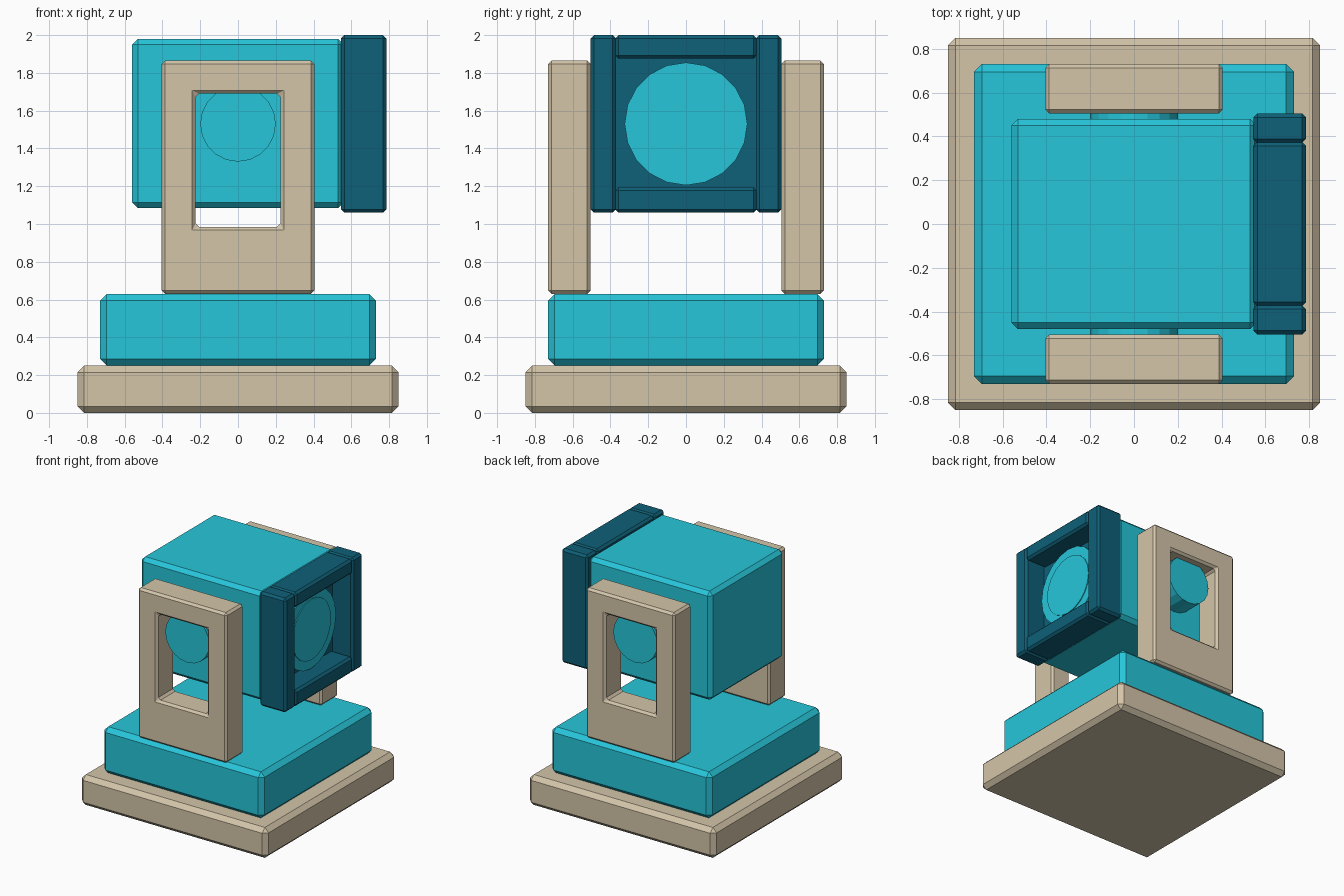
import bpy, bmesh, math
from mathutils import Matrix

if "Cube" in bpy.data.objects:
    bpy.data.objects.remove(bpy.data.objects["Cube"])


def material(name, hex_code):
    m = bpy.data.materials.new(name)
    rgb = [int(hex_code[i:i + 2], 16) / 255 for i in (0, 2, 4)]
    lin = [c / 12.92 if c <= 0.04045 else ((c + 0.055) / 1.055) ** 2.4 for c in rgb]
    m.diffuse_color = (*lin, 1)
    m.use_nodes = True
    m.node_tree.nodes["Principled BSDF"].inputs["Base Color"].default_value = m.diffuse_color
    return m


TAN = material("tan", "D4C5A9")
CYAN = material("cyan", "26C6DA")
NAVY = material("dark teal", "0E6078")


def finish(name, bm, mat, bevel=0):
    if bevel:
        bm.normal_update()
        edges = [e for e in bm.edges if e.calc_face_angle(0) > 0.5]
        bmesh.ops.bevel(bm, geom=edges, offset=bevel, segments=1, affect='EDGES')
    bmesh.ops.recalc_face_normals(bm, faces=bm.faces)
    me = bpy.data.meshes.new(name)
    bm.to_mesh(me)
    bm.free()
    me.materials.append(mat)
    ob = bpy.data.objects.new(name, me)
    bpy.context.collection.objects.link(ob)
    return ob


def box(name, x, y, z, mat, bevel=0):
    bm = bmesh.new()
    size = [r[1] - r[0] for r in (x, y, z)]
    mid = [(r[1] + r[0]) / 2 for r in (x, y, z)]
    bmesh.ops.create_cube(bm, size=1, matrix=Matrix.Translation(mid) @ Matrix.Diagonal((*size, 1)))
    return finish(name, bm, mat, bevel)


def cylinder(name, axis, radius, a, b, z, mat, sides=20):
    bm = bmesh.new()
    turn = Matrix.Rotation(math.pi / 2, 4, 'Y' if axis == 'X' else 'X')
    mid = (a + b) / 2
    pos = (mid, 0, z) if axis == 'X' else (0, mid, z)
    bmesh.ops.create_cone(bm, cap_ends=True, segments=sides, radius1=radius, radius2=radius,
                          depth=b - a, matrix=Matrix.Translation(pos) @ turn)
    return finish(name, bm, mat)


def window_frame(name, outer, inner, y0, y1, mat, bevel):
    """Rectangular ring in the xz plane; outer and inner are (x half width, z low, z high)."""
    bm = bmesh.new()
    loops = [[bm.verts.new((x, y0, z)) for x, z in ((-w, lo), (w, lo), (w, hi), (-w, hi))]
             for w, lo, hi in (outer, inner)]
    faces = [bm.faces.new((loops[0][i], loops[0][(i + 1) % 4], loops[1][(i + 1) % 4], loops[1][i]))
             for i in range(4)]
    ext = bmesh.ops.extrude_face_region(bm, geom=faces, use_keep_orig=True)
    moved = [v for v in ext["geom"] if isinstance(v, bmesh.types.BMVert)]
    bmesh.ops.translate(bm, verts=moved, vec=(0, y1 - y0, 0))
    bmesh.ops.recalc_face_normals(bm, faces=bm.faces)
    return finish(name, bm, mat, bevel)


# Base and turntable
box("base_plate", (-.85, .85), (-.85, .85), (0, .25), TAN, .035)
box("turntable", (-.73, .73), (-.73, .73), (.25, .63), CYAN, .035)

# Support arms with window openings
for side, y0, y1 in (("front", -.73, -.505), ("back", .505, .73)):
    window_frame(side + "_arm", (.405, .63, 1.865), (.225, .985, 1.69), y0, y1, TAN, .018)

# Head and its axle
box("head", (-.56, .56), (-.48, .48), (1.085, 1.98), CYAN, .03)
cylinder("axle", 'Y', .2, -.66, .66, 1.53, CYAN)

# Lens hood: back panel, side bars, top and bottom bars
box("hood_panel", (.55, .6), (-.4, .4), (1.1, 1.96), NAVY)
for side, s in (("front", -1), ("back", 1)):
    box(side + "_hood_bar", (.545, .785), sorted((s * .37, s * .505)), (1.06, 2), NAVY, .018)
for side, z in (("bottom", (1.06, 1.195)), ("top", (1.875, 2))):
    box(side + "_hood_bar", (.545, .785), (-.375, .375), z, NAVY, .018)

# Lens
cylinder("lens_ring", 'X', .325, .56, .665, 1.53, CYAN)
cylinder("lens_glass", 'X', .25, .6, .672, 1.53, CYAN)
